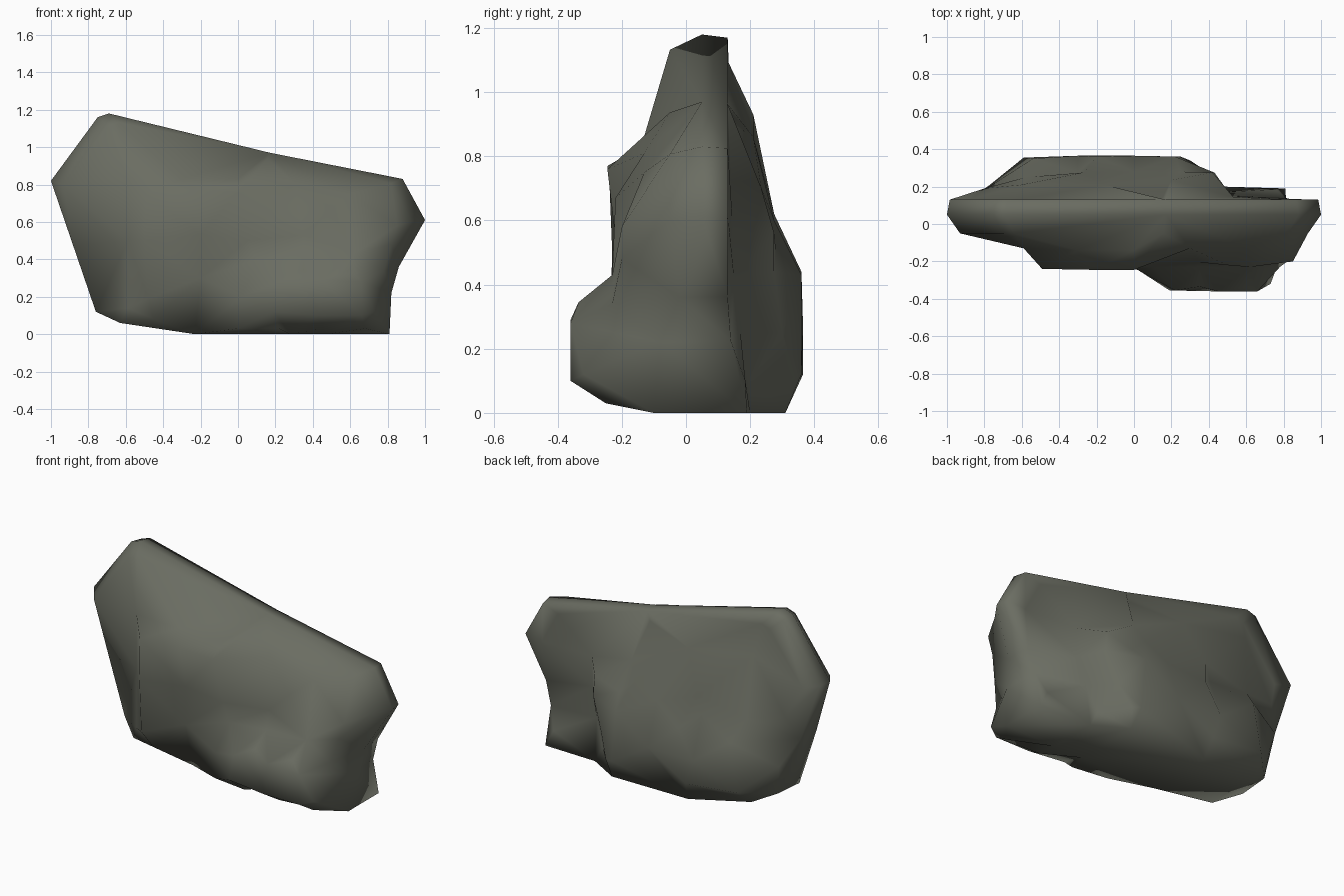
import bpy, bmesh, math
from mathutils import Vector
from mathutils.geometry import delaunay_2d_cdt

# outline of the boulder: x, z, y of front rim, y of back rim
RIM = [(-1, .82, .05, .13), (-.75, 1.16, .05, .13), (-.69, 1.18, .05, .13),
       (.17, .97, .05, .13), (.88, .83, .05, .13), (1, .61, .05, .13),
       (.86, .36, -.02, .13), (.82, .22, -.08, .14), (.81, 0, -.1, .19),
       (.47, 0, -.1, .2), (.28, 0, -.1, .31), (-.23, 0, -.1, .31),
       (-.63, .06, -.1, .26), (-.76, .12, 0, .19), (-.88, .47, .01, .14)]

# relief points as x, z, y
FRONT = [(-.59, .83, -.13), (-.3, .83, -.14), (0, .83, -.14),
         (.3, .81, -.13), (.6, .75, -.13),                                 # upper slope
         (-.49, .75, -.24), (-.22, .77, -.245), (0, .76, -.245),
         (.5, .67, -.22), (.85, .58, -.2),                                 # shelf
         (-.2, .53, -.215), (.05, .5, -.215), (.35, .53, -.205), (.82, .48, -.2),  # crease
         (.1, .4, -.23), (.35, .42, -.23), (.62, .43, -.23),               # bulge foot
         (-.5, .5, -.23), (-.48, .19, -.24), (-.45, .08, -.17),            # left ridge
         (-.59, .5, -.13), (-.59, .14, -.13),                              # left flank
         (-.2, .3, -.22), (.02, .2, -.245), (0, .03, -.22),                # hollow
         (.22, .28, -.355), (.19, .12, -.355), (.45, .29, -.36), (.43, .1, -.36),
         (.66, .28, -.36), (.66, .1, -.36), (.35, .345, -.335), (.6, .345, -.335),
         (.73, .12, -.32), (.78, .34, -.23),                               # lower bulge
         (.22, .03, -.25), (.45, .03, -.25), (.68, .03, -.25)]             # lower edge
BACK = [(-.6, .93, .21), (-.16, .86, .21), (.2, .7, .235),                 # upper slope
        (-.27, .62, .275), (.15, .6, .275), (.42, .56, .275),
        (-.58, .56, .25), (-.3, .52, .275), (0, .52, .28), (.25, .51, .28),
        (-.54, .44, .35), (-.2, .44, .36), (.22, .43, .36), (-.59, .15, .355),
        (-.25, .12, .365), (.25, .12, .36), (0, .27, .365), (-.3, .27, .365),  # lower bulge
        (.43, .44, .275), (.36, .25, .3), (.3, .11, .34),                  # bulge end
        (.52, .42, .15), (.48, .25, .17), (.42, .1, .2),
        (.53, .6, .145), (.76, .1, .185),                                  # right notch
        (-.8, .6, .19), (-.77, .3, .21)]                                   # left flank

bm = bmesh.new()


def inset(x, z, k):
    """Pull an outline point towards the middle, leaving the base alone."""
    return (x * k, .5 + (z - .5) * k) if z > .05 else (x, z)


def add_side(rim, relief):
    """Triangulate one side inside its rim; return the rim vertices."""
    pts = rim + relief
    verts = [bm.verts.new((x, y, z)) for x, z, y in pts]
    out = delaunay_2d_cdt([Vector((x, z)) for x, z, y in pts], [],
                          [list(range(len(rim)))], 1, 1e-5)
    for f in out[2]:
        bm.faces.new([verts[out[3][i][0]] for i in f])
    return verts[:len(rim)]


# each side has its rim, an inner ring near the top, and the relief
bevel = [(*inset(x, z, .93), -.05) for x, z, a, b in RIM if z > .5]
ledge = [(*inset(x, z, .87), .133) for x, z, a, b in RIM if z > .5]
front = add_side([(x, z, a) for x, z, a, b in RIM], bevel + FRONT)
back = add_side([(*inset(x, z, .985), b) for x, z, a, b in RIM], ledge + BACK)

# band joining both sides
n = len(RIM)
for i in range(n):
    j = (i + 1) % n
    bm.faces.new((front[i], front[j], back[j], back[i]))

loose = [v for v in bm.verts if not v.link_faces]
bmesh.ops.delete(bm, geom=loose, context='VERTS')
bmesh.ops.recalc_face_normals(bm, faces=bm.faces)
mesh = bpy.data.meshes.new("boulder")
bm.to_mesh(mesh)
bm.free()

# single stone colour
stone = bpy.data.materials.new("grey_green_stone")
stone.diffuse_color = (.145, .152, .122, 1)
mesh.materials.append(stone)
boulder = bpy.data.objects.new("boulder", mesh)
bpy.context.collection.objects.link(boulder)
bpy.context.view_layer.objects.active = boulder
boulder.select_set(True)
bpy.ops.object.shade_smooth_by_angle(angle=math.radians(100))
